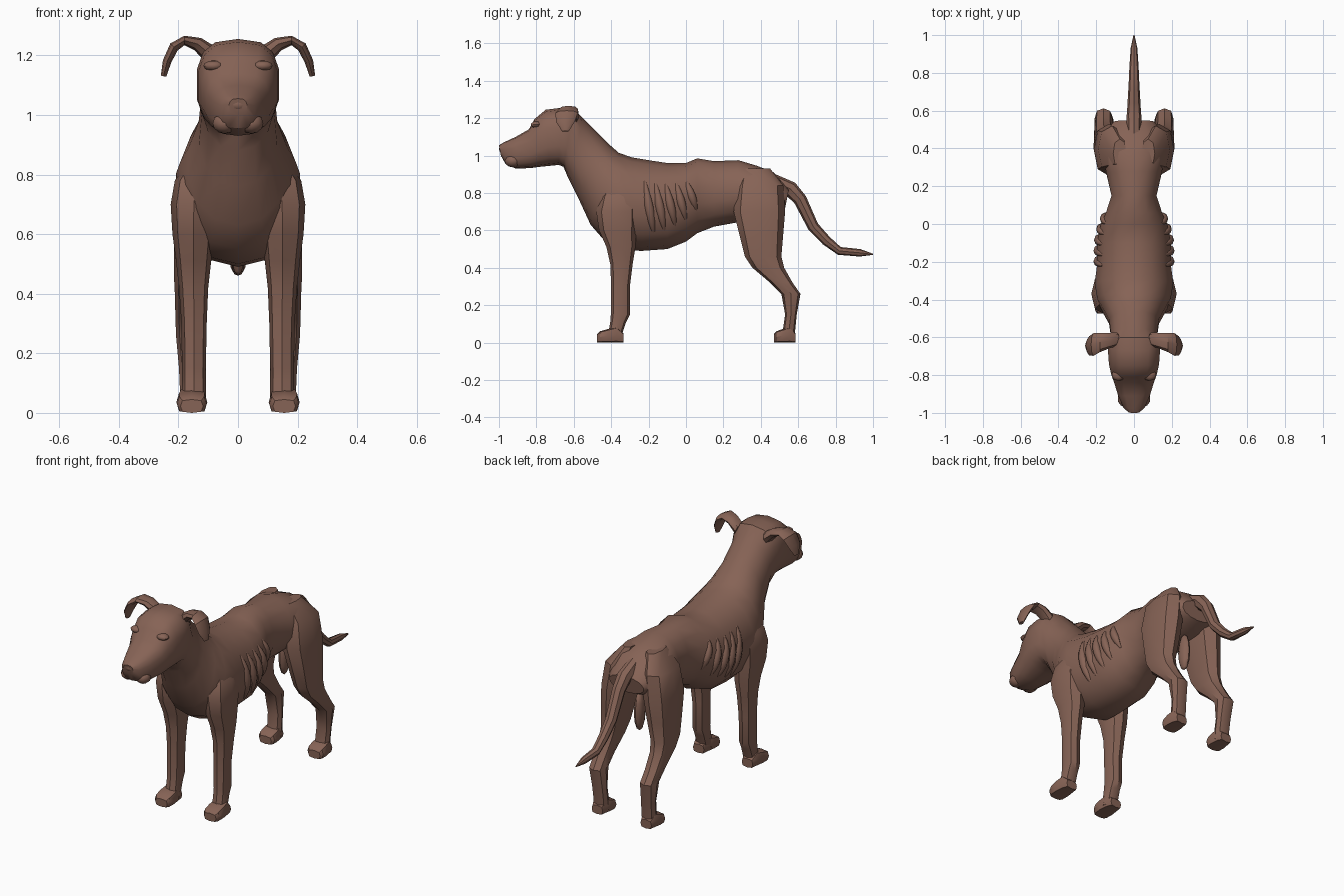
import bpy, bmesh, math
from mathutils import Vector

if "Cube" in bpy.data.objects:
    bpy.data.objects.remove(bpy.data.objects["Cube"])

fur = bpy.data.materials.new("brown_fur")
fur.diffuse_color = (0.24, 0.125, 0.092, 1)
fur.use_nodes = True
fur.node_tree.nodes["Principled BSDF"].inputs["Base Color"].default_value = fur.diffuse_color


def ring(c, u, v, n=8, p=1.0):
    """Closed section round c; p under 1 makes it boxier."""
    pts = []
    for i in range(n):
        a = 2 * math.pi * i / n
        cu, sv = math.cos(a), math.sin(a)
        pts.append(Vector(c) + Vector(u) * math.copysign(abs(cu) ** p, cu)
                   + Vector(v) * math.copysign(abs(sv) ** p, sv))
    return pts


def finish(name, bm, mirror=False, angle=35):
    bmesh.ops.recalc_face_normals(bm, faces=bm.faces)
    me = bpy.data.meshes.new(name)
    bm.to_mesh(me)
    bm.free()
    me.materials.append(fur)
    ob = bpy.data.objects.new(name, me)
    bpy.context.collection.objects.link(ob)
    if mirror:
        ob.modifiers.new("Mirror", "MIRROR")
    bpy.ops.object.select_all(action="DESELECT")
    bpy.context.view_layer.objects.active = ob
    ob.select_set(True)
    bpy.ops.object.shade_smooth_by_angle(angle=math.radians(angle))
    return ob


def loft(bm, rings):
    vs = [[bm.verts.new(p) for p in r] for r in rings]
    n = len(vs[0])
    for a, b in zip(vs, vs[1:]):
        for i in range(n):
            j = (i + 1) % n
            bm.faces.new((a[i], a[j], b[j], b[i]))
    bm.faces.new(vs[0])
    bm.faces.new(vs[-1])


def loft_object(name, rings, mirror=False):
    bm = bmesh.new()
    loft(bm, rings)
    return finish(name, bm, mirror)


# Sections from nose to rump: top y, top z, bottom y, bottom z, half width
HEAD = [
    (-1.0, 1.055, -.99, 1.0, .03), (-.975, 1.07, -.965, .955, .058),
    (-.91, 1.10, -.91, .93, .085), (-.84, 1.14, -.83, .933, .108),
    (-.81, 1.195, -.78, .94, .122), (-.75, 1.245, -.73, .945, .135),
    (-.67, 1.255, -.68, .95, .14), (-.60, 1.25, -.655, .94, .135),
]
TORSO = [
    (-.55, 1.20, -.63, .88, .125), (-.46, 1.11, -.57, .76, .135),
    (-.40, 1.05, -.51, .63, .17), (-.36, 1.015, -.44, .55, .20),
    (-.29, .99, -.35, .50, .213), (-.2, .975, -.24, .49, .20),
    (-.1, .96, -.1, .50, .20), (0, .96, 0, .54, .18),
    (.06, .985, .06, .585, .152), (.15, .97, .15, .62, .122),
    (.28, .975, .26, .64, .15), (.38, .945, .36, .66, .175),
    (.47, .91, .45, .68, .17), (.55, .82, .53, .72, .11),
]


def body_ring(s, p):
    top, bot = Vector((0, s[0], s[1])), Vector((0, s[2], s[3]))
    return ring((top + bot) / 2, (top - bot) / 2, (s[4], 0, 0), 14, p)


loft_object("head_and_torso", [body_ring(s, .72) for s in HEAD]
            + [body_ring(s, .95) for s in TORSO])


# Rib ridges that follow the side of the torso
def flank_point(y, a):
    for s, t in zip(TORSO, TORSO[1:]):
        if s[0] <= y <= t[0]:
            f = (y - s[0]) / (t[0] - s[0])
            _, zt, _, zb, w = [k + (m - k) * f for k, m in zip(s, t)]
            return Vector((w * math.sin(a), y,
                           (zt + zb) / 2 + (zt - zb) / 2 * math.cos(a)))


bm = bmesh.new()
for k in range(5):
    rows = []
    for i in range(8):
        t = i / 7
        a = math.radians(58 + (74 - 5 * k) * t)
        size = .25 + .75 * math.sin(math.pi * t)
        c = flank_point(-.22 + .056 * k + .05 * t, a)
        out = Vector((math.sin(a), 0, math.cos(a)))
        rows.append(ring(c - out * .006, out * .021 * size,
                         (0, .024 * size, 0), 8))
    loft(bm, rows)
finish("ribs", bm, True, 50)


# Legs: z, rear and front y, inner and outer x
def upright(rows, p=.85):
    return [ring(((x0 + x1) / 2, (y0 + y1) / 2, z), ((x1 - x0) / 2, 0, 0),
                 (0, (y1 - y0) / 2, 0), 8, p) for z, y0, y1, x0, x1 in rows]


loft_object("front_legs", upright([
    (.88, -.40, -.29, .08, .14), (.78, -.46, -.26, .07, .212),
    (.70, -.48, -.26, .07, .226), (.60, -.465, -.265, .08, .22),
    (.51, -.425, -.27, .09, .208), (.42, -.405, -.285, .10, .198),
    (.30, -.40, -.30, .105, .19), (.15, -.402, -.30, .108, .188),
    (.11, -.405, -.32, .108, .188), (.02, -.42, -.35, .108, .19)]), True)
loft_object("hind_legs", upright([
    (.93, .30, .45, .04, .11), (.84, .27, .52, .04, .19),
    (.70, .255, .53, .055, .212), (.58, .285, .52, .075, .215),
    (.46, .315, .51, .10, .215), (.40, .355, .525, .11, .212),
    (.32, .45, .57, .115, .21), (.26, .51, .612, .115, .208),
    (.15, .53, .592, .112, .198), (.08, .52, .585, .11, .195),
    (.02, .51, .58, .11, .195)]), True)


# Paws: heel to toe sections with flat soles
def paw(name, heel, toe):
    rows = []
    for f, h, w in ((0, .05, .035), (.25, .085, .045), (.6, .072, .052),
                    (.9, .06, .05), (1, .045, .038)):
        y = heel + (toe - heel) * f
        rows.append(ring((.155, y, h / 2), (0, 0, h / 2), (w, 0, 0), 8, .55))
    loft_object(name, rows, True)


paw("front_paws", -.335, -.475)
paw("hind_paws", .585, .47)

# Tail: y, z, half width, half thickness
TAIL = [(.46, .87, .035, .035), (.56, .82, .04, .042), (.61, .765, .036, .036),
        (.68, .62, .032, .03), (.75, .545, .028, .027), (.82, .49, .025, .022),
        (.93, .48, .018, .02), (1.0, .472, .003, .003)]
rows = []
for i, (y, z, w, h) in enumerate(TAIL):
    a, b = TAIL[max(i - 1, 0)], TAIL[min(i + 1, len(TAIL) - 1)]
    side = Vector((0, a[1] - b[1], b[0] - a[0])).normalized()
    rows.append(ring((0, y, z), (w, 0, 0), side * h, 8))
loft_object("tail", rows)

# Ears fold outward and hang: x, y, z, half depth, thickness direction
EARS = [(.09, -.61, 1.20, .035, (-.012, .03)), (.135, -.618, 1.238, .042, (-.012, .02)),
        (.18, -.628, 1.25, .05, (0, .016)), (.215, -.638, 1.228, .06, (.012, .012)),
        (.238, -.645, 1.18, .05, (.014, .004)), (.25, -.645, 1.13, .018, (.009, .002))]
loft_object("ears", [ring((x, y, z), (0, d, 0), (t[0], 0, t[1]), 8)
                     for x, y, z, d, t in EARS], True)


# Small rounded features
def lump(name, loc, size, mirror=False):
    bm = bmesh.new()
    bmesh.ops.create_uvsphere(bm, u_segments=10, v_segments=6, radius=1)
    for v in bm.verts:
        v.co = Vector([c * s + o for c, s, o in zip(v.co, size, loc)])
    finish(name, bm, mirror, 50)


lump("nose", (0, -.972, 1.035), (.045, .028, .026))
lump("brows", (.082, -.80, 1.165), (.036, .03, .018), True)
lump("lips", (.045, -.925, .972), (.042, .045, .035), True)
lump("groin_pouch", (0, .42, .57), (.026, .04, .11))
